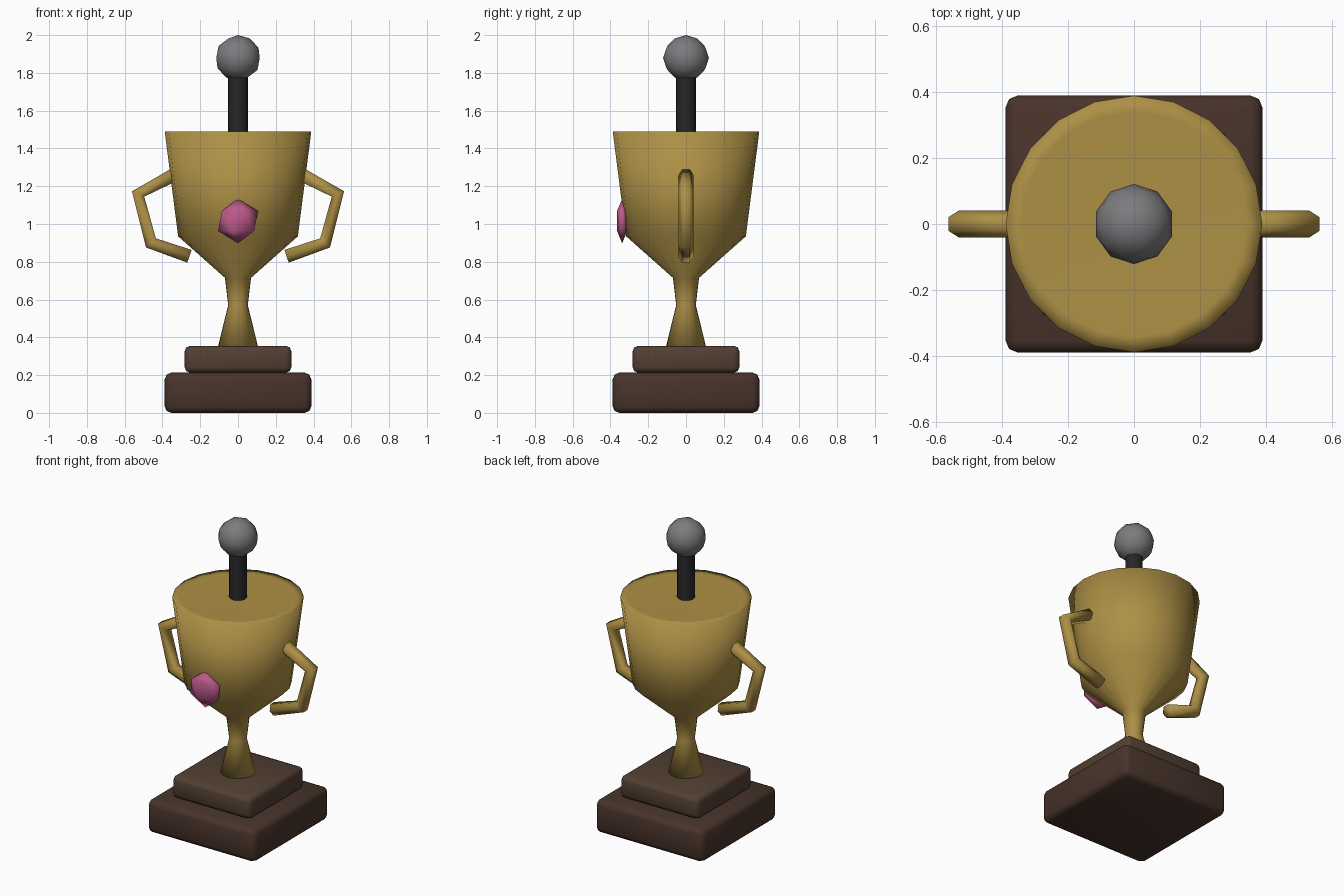
import bpy, bmesh, math
from mathutils import Vector

if "Cube" in bpy.data.objects:
    bpy.data.objects.remove(bpy.data.objects["Cube"])


def material(name, rgb):
    m = bpy.data.materials.new(name)
    m.diffuse_color = (*rgb, 1)
    m.use_nodes = True
    m.node_tree.nodes["Principled BSDF"].inputs["Base Color"].default_value = m.diffuse_color
    return m


GOLD = material("gold", (0.42, 0.28, 0.06))
DARK_WOOD = material("dark_wood", (0.065, 0.033, 0.024))
WOOD = material("wood", (0.085, 0.05, 0.032))
BLACK = material("black", (0.02, 0.02, 0.023))
GREY = material("grey", (0.2, 0.2, 0.21))
PINK = material("pink", (0.5, 0.1, 0.25))


def finish(bm, name, mat, smooth=True):
    bmesh.ops.recalc_face_normals(bm, faces=bm.faces)
    for f in bm.faces:
        f.smooth = smooth
    me = bpy.data.meshes.new(name)
    bm.to_mesh(me)
    bm.free()
    me.materials.append(mat)
    ob = bpy.data.objects.new(name, me)
    bpy.context.collection.objects.link(ob)
    return ob


def skin(bm, rings):
    """Join successive vertex rings with quads and cap both ends."""
    rings = [[bm.verts.new(p) for p in r] for r in rings]
    n = len(rings[0])
    for a, b in zip(rings, rings[1:]):
        for i in range(n):
            j = (i + 1) % n
            bm.faces.new((a[i], a[j], b[j], b[i]))
    bm.faces.new(rings[0])
    bm.faces.new(rings[-1])


def lathe(name, profile, sides, mat):
    bm = bmesh.new()
    skin(bm, [[(r * math.cos(math.tau * i / sides), r * math.sin(math.tau * i / sides), z)
               for i in range(sides)] for r, z in profile])
    return finish(bm, name, mat)


def block(name, half, z0, z1, bevel, mat):
    bm = bmesh.new()
    bmesh.ops.create_cube(bm, size=1)
    for v in bm.verts:
        v.co = (v.co.x * 2 * half, v.co.y * 2 * half, z0 + (v.co.z + 0.5) * (z1 - z0))
    bmesh.ops.bevel(bm, geom=bm.edges[:], offset=bevel, segments=2, profile=0.5, affect='EDGES')
    return finish(bm, name, mat)


def ball(name, centre, scale, subdivisions, mat):
    bm = bmesh.new()
    bmesh.ops.create_icosphere(bm, subdivisions=subdivisions, radius=1)
    bmesh.ops.scale(bm, vec=scale, verts=bm.verts)
    bmesh.ops.translate(bm, vec=centre, verts=bm.verts)
    return finish(bm, name, mat)


def handle(name, side):
    """Hexagonal tube along a bent path in the xz plane."""
    path = [Vector((side * x, 0, z)) for x, z in
            ((0.339, 1.26), (0.529, 1.159), (0.461, 0.90), (0.257, 0.829))]
    rings = []
    for i, p in enumerate(path):
        t = Vector()
        if i > 0:
            t += (p - path[i - 1]).normalized()
        if i < len(path) - 1:
            t += (path[i + 1] - p).normalized()
        t.normalize()
        across = Vector((0, 1, 0))
        out = across.cross(t)
        rings.append([p + 0.041 * (across * math.cos(k * math.pi / 3) + out * math.sin(k * math.pi / 3))
                      for k in range(6)])
    bm = bmesh.new()
    skin(bm, rings)
    return finish(bm, name, GOLD)


# Stepped wooden plinth
block("plinth_lower", 0.388, 0.0, 0.213, 0.035, DARK_WOOD)
block("plinth_upper", 0.282, 0.213, 0.355, 0.028, WOOD)

# Cup with stem and closed top
lathe("cup", [(0.105, 0.355), (0.052, 0.57), (0.069, 0.715), (0.317, 0.935),
              (0.388, 1.49), (0.34, 1.488)], 20, GOLD)

# Handles on both sides
for side, label in ((-1, "left"), (1, "right")):
    handle("handle_" + label, side)

# Rod and ball rising from the top
lathe("rod", [(0.052, 1.45), (0.052, 1.82)], 12, BLACK)
ball("top_ball", (0, 0, 1.879), (0.121, 0.121, 0.121), 2, GREY)

# Gem on the front of the cup
ball("gem", (0, -0.338, 1.016), (0.118, 0.032, 0.118), 1, PINK)

# Keep hard edges crisp
for ob in bpy.context.collection.objects:
    ob.select_set(ob.name.startswith("rod"))
    if ob.name == "rod":
        bpy.context.view_layer.objects.active = ob
bpy.ops.object.shade_smooth_by_angle(angle=math.radians(40))
